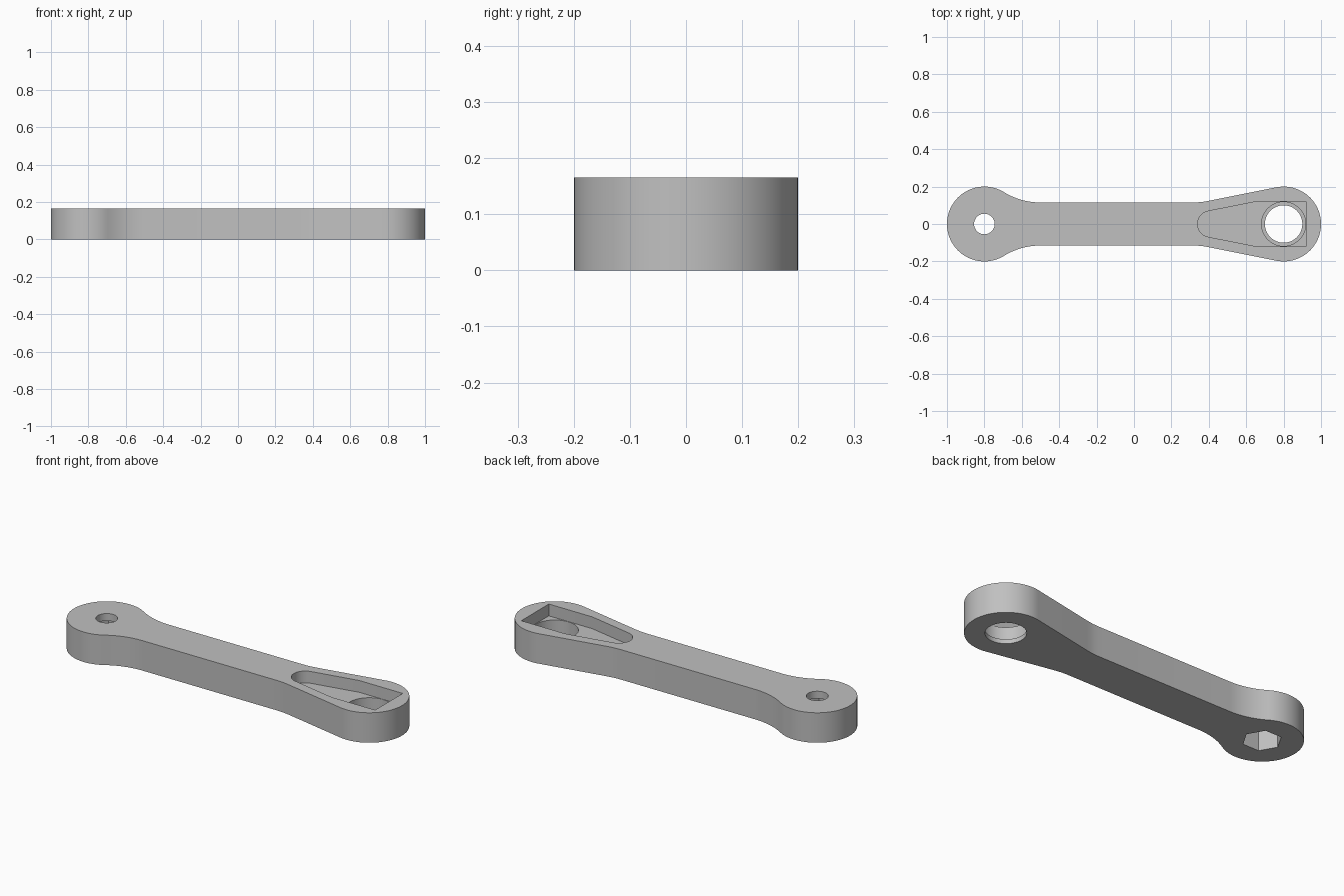
import bpy
import bmesh
from math import sin, cos, tan, pi, radians, atan2, degrees, hypot

cube = bpy.data.objects.get("Cube")
if cube:
    bpy.data.objects.remove(cube, do_unlink=True)

THICK = 0.165        # arm thickness
FLOOR = 0.10         # pocket floor height
BOSS_X, BOSS_R = 0.8, 0.2
HALF = 0.115         # half width of the shank
TAPER = 101.3        # tangent angle of the tapered sides, degrees

metal = bpy.data.materials.new("light grey")
metal.use_nodes = True
GREY = (0.53, 0.53, 0.53, 1.0)
metal.diffuse_color = GREY
metal.node_tree.nodes["Principled BSDF"].inputs["Base Color"].default_value = GREY


def arc(cx, cy, r, a0, a1, n):
    """Points along an arc, angles in degrees."""
    angles = [radians(a0 + (a1 - a0) * i / n) for i in range(n + 1)]
    return [(cx + r * cos(a), cy + r * sin(a)) for a in angles]


def mirrored(half):
    """Close an upper half outline by mirroring it across the x axis."""
    return half + [(x, -y) for x, y in reversed(half) if y > 1e-5]


def prism(name, outline, z0, z1):
    bm = bmesh.new()
    base = bm.faces.new([bm.verts.new((x, y, z0)) for x, y in outline])
    top = bmesh.ops.extrude_face_region(bm, geom=[base])["geom"]
    bmesh.ops.translate(bm, vec=(0, 0, z1 - z0),
                        verts=[v for v in top if isinstance(v, bmesh.types.BMVert)])
    bmesh.ops.recalc_face_normals(bm, faces=bm.faces)
    mesh = bpy.data.meshes.new(name)
    bm.to_mesh(mesh)
    bm.free()
    mesh.materials.append(metal)
    obj = bpy.data.objects.new(name, mesh)
    bpy.context.collection.objects.link(obj)
    return obj


def disc(cx, r, n):
    return arc(cx, 0, r, 0, 360, n)[:-1]


# Arm outline: large boss, tapered side, shank, concave fillet, small boss
fillet_x = -0.5
dx = fillet_x + BOSS_X
fillet_r = (dx**2 + HALF**2 - BOSS_R**2) / (2 * (BOSS_R - HALF))
fillet_y = HALF + fillet_r
join = degrees(atan2(fillet_y, dx))
half = arc(BOSS_X, 0, BOSS_R, 0, TAPER, 28)
half += [(0.40, 0.124), (0.375, 0.1195), (0.35, 0.1165), (0.32, HALF)]
half += arc(fillet_x, fillet_y, fillet_r, 270, 180 + join, 12)
half += arc(-BOSS_X, 0, BOSS_R, join, 180, 32)[1:]
arm = prism("link_arm", mirrored(half), 0, THICK)

# Pocket outline: square outer end, tapering to a round nose
pocket = [(0.92, 0.12), (0.655, 0.12)] + arc(0.41, 0, 0.07, TAPER, 180, 12)

cutters = [
    prism("pocket_cutter", mirrored(pocket), FLOOR, THICK + 0.1),
    prism("bearing_seat_cutter", disc(BOSS_X, 0.118, 64), 0.024, FLOOR + 0.02),
    prism("bore_cutter", disc(BOSS_X, 0.1, 64), -0.1, FLOOR),
    prism("nut_cutter", disc(-BOSS_X, 0.097, 6), -0.1, 0.125),
    prism("bolt_cutter", disc(-BOSS_X, 0.055, 40), -0.1, THICK + 0.1),
]
for cutter in cutters:
    cutter.hide_render = True
    cut = arm.modifiers.new(cutter.name, "BOOLEAN")
    cut.operation = "DIFFERENCE"
    cut.solver = "EXACT"
    cut.object = cutter

# Bake the cuts, then drop the cutters
bpy.context.view_layer.update()
baked = bpy.data.meshes.new_from_object(
    arm.evaluated_get(bpy.context.evaluated_depsgraph_get()))
arm.modifiers.clear()
arm.data = baked
for cutter in cutters:
    bpy.data.objects.remove(cutter, do_unlink=True)

# Smooth curved walls, keep crisp rims
bpy.ops.object.select_all(action="DESELECT")
arm.select_set(True)
bpy.context.view_layer.objects.active = arm
bpy.ops.object.shade_smooth_by_angle(angle=radians(30))
